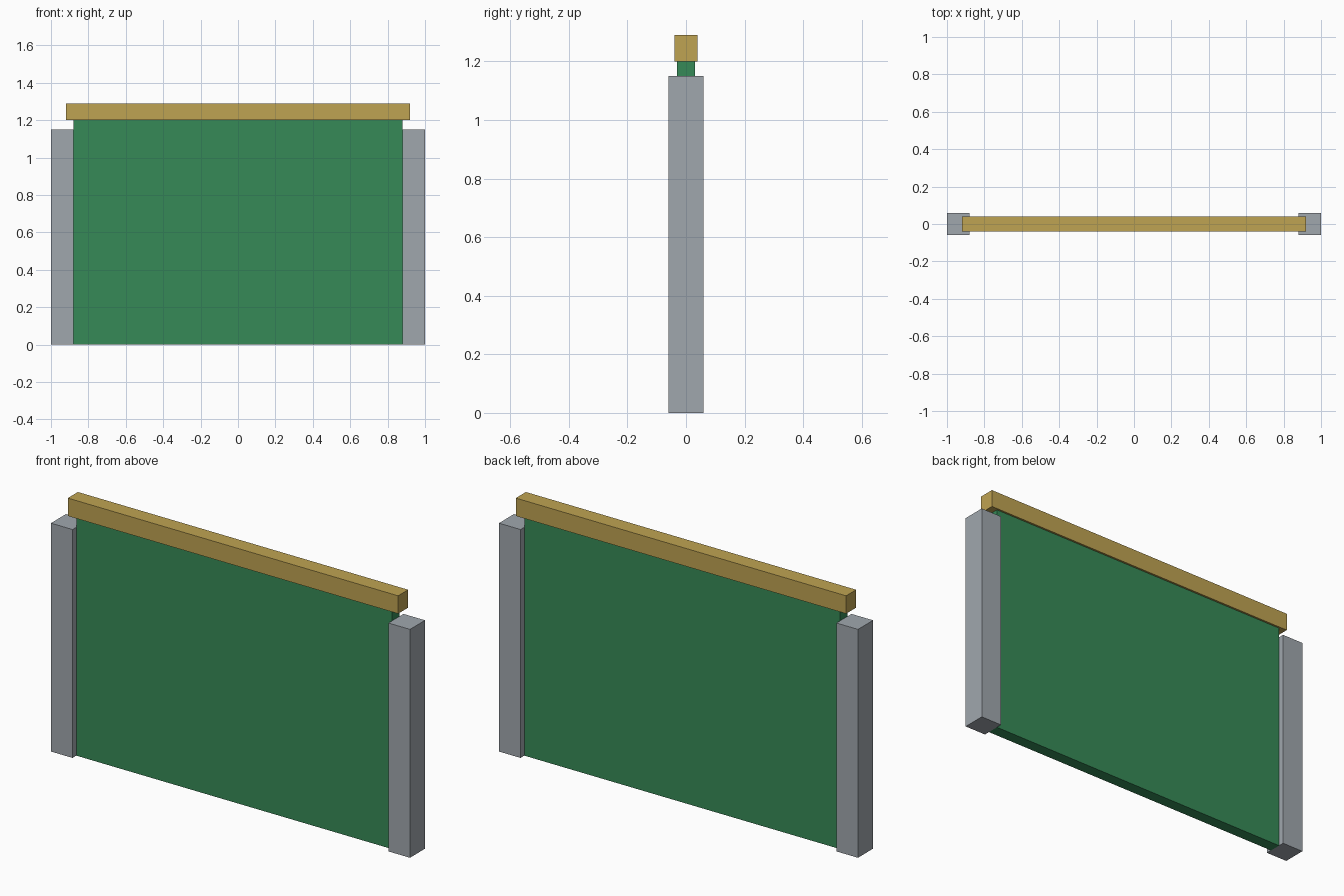
import bpy

default_cube = bpy.data.objects.get("Cube")
if default_cube:
    bpy.data.objects.remove(default_cube, do_unlink=True)


def make_material(name, rgb):
    mat = bpy.data.materials.new(name)
    mat.use_nodes = True
    color = (*rgb, 1)
    mat.diffuse_color = color
    shader = next(n for n in mat.node_tree.nodes if n.type == "BSDF_PRINCIPLED")
    shader.inputs["Base Color"].default_value = color
    return mat


def make_box(name, x, width, depth, bottom, top, mat):
    """Box centred on y = 0, spanning bottom to top."""
    bpy.ops.mesh.primitive_cube_add(size=1, location=(x, 0, (bottom + top) / 2))
    obj = bpy.context.object
    obj.name = name
    obj.scale = (width, depth, top - bottom)
    bpy.ops.object.transform_apply(location=False, rotation=False, scale=True)
    obj.data.materials.append(mat)
    return obj


green = make_material("panel green", (0.037, 0.254, 0.095))
grey = make_material("post grey", (0.352, 0.386, 0.423))
gold = make_material("rail gold", (0.521, 0.366, 0.084))

# Panel between the posts, with the rail resting on its top edge
make_box("panel", 0, 1.76, 0.06, 0, 1.2, green)
make_box("top_rail", 0, 1.84, 0.08, 1.2, 1.29, gold)

# Matching end posts
for name, side in (("left_post", 1), ("right_post", -1)):
    make_box(name, side * 0.94, 0.12, 0.12, 0, 1.15, grey)
